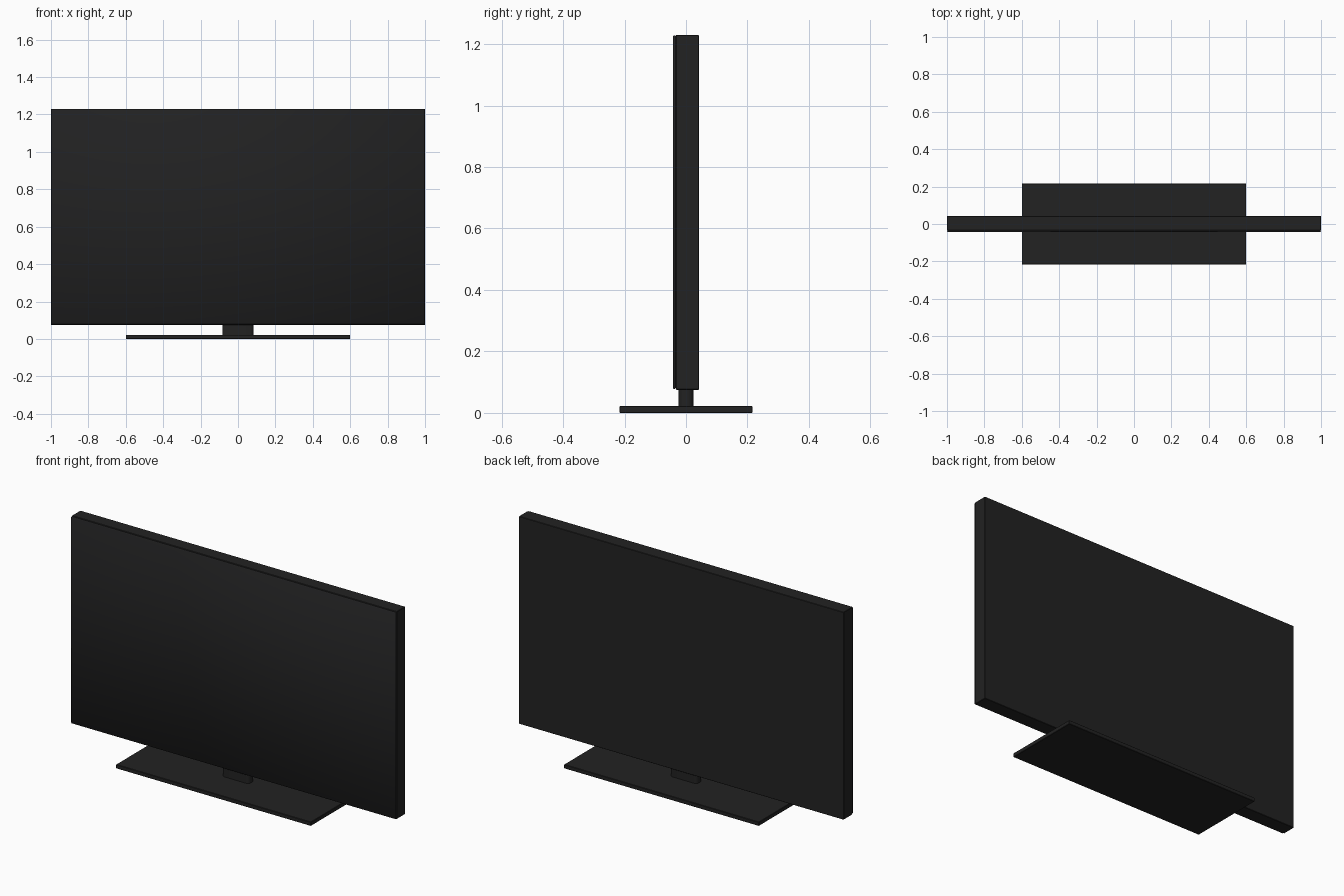
import bpy
import bmesh

cube = bpy.data.objects.get("Cube")
if cube:
    bpy.data.objects.remove(cube, do_unlink=True)


def make_material(name, color):
    mat = bpy.data.materials.new(name)
    mat.use_nodes = True
    mat.diffuse_color = color
    bsdf = mat.node_tree.nodes["Principled BSDF"]
    bsdf.inputs["Base Color"].default_value = color
    bsdf.inputs["Roughness"].default_value = 0.5
    return mat


casing_black = make_material("casing_black", (0.016, 0.016, 0.016, 1))
screen_black = make_material("screen_black", (0.015, 0.015, 0.0155, 1))


def box(name, low, high, mat, bevel=0.0, segments=1, upright_only=False, smooth_angle=0.6):
    """Box between two corners, with optional rounded edges."""
    bm = bmesh.new()
    bmesh.ops.create_cube(bm, size=1)
    for v in bm.verts:
        for i in range(3):
            v.co[i] = high[i] if v.co[i] > 0 else low[i]
    if bevel:
        edges = [e for e in bm.edges if not upright_only
                 or abs(e.verts[0].co.z - e.verts[1].co.z) > 0.001]
        bmesh.ops.bevel(bm, geom=edges, offset=bevel, segments=segments,
                        profile=0.5, affect='EDGES')
    mesh = bpy.data.meshes.new(name)
    bm.to_mesh(mesh)
    bm.free()
    mesh.materials.append(mat)
    obj = bpy.data.objects.new(name, mesh)
    bpy.context.collection.objects.link(obj)
    bpy.ops.object.select_all(action='DESELECT')
    obj.select_set(True)
    bpy.context.view_layer.objects.active = obj
    bpy.ops.object.shade_smooth_by_angle(angle=smooth_angle)
    return obj


# Rear casing
box("rear_casing", (-1, -0.033, 0.075), (1, 0.042, 1.23), casing_black, bevel=0.002)

# Front screen panel, with softly shaded chamfered rim
box("screen_panel", (-0.999, -0.043, 0.078), (0.999, -0.033, 1.228), screen_black,
    bevel=0.003, smooth_angle=1.2)

# Stand: rounded neck on a thin flat base
box("stand_neck", (-0.084, -0.024, 0.02), (0.084, 0.024, 0.08), casing_black,
    bevel=0.02, segments=5, upright_only=True)
box("stand_base", (-0.6, -0.216, 0), (0.6, 0.216, 0.022), casing_black, bevel=0.002)
